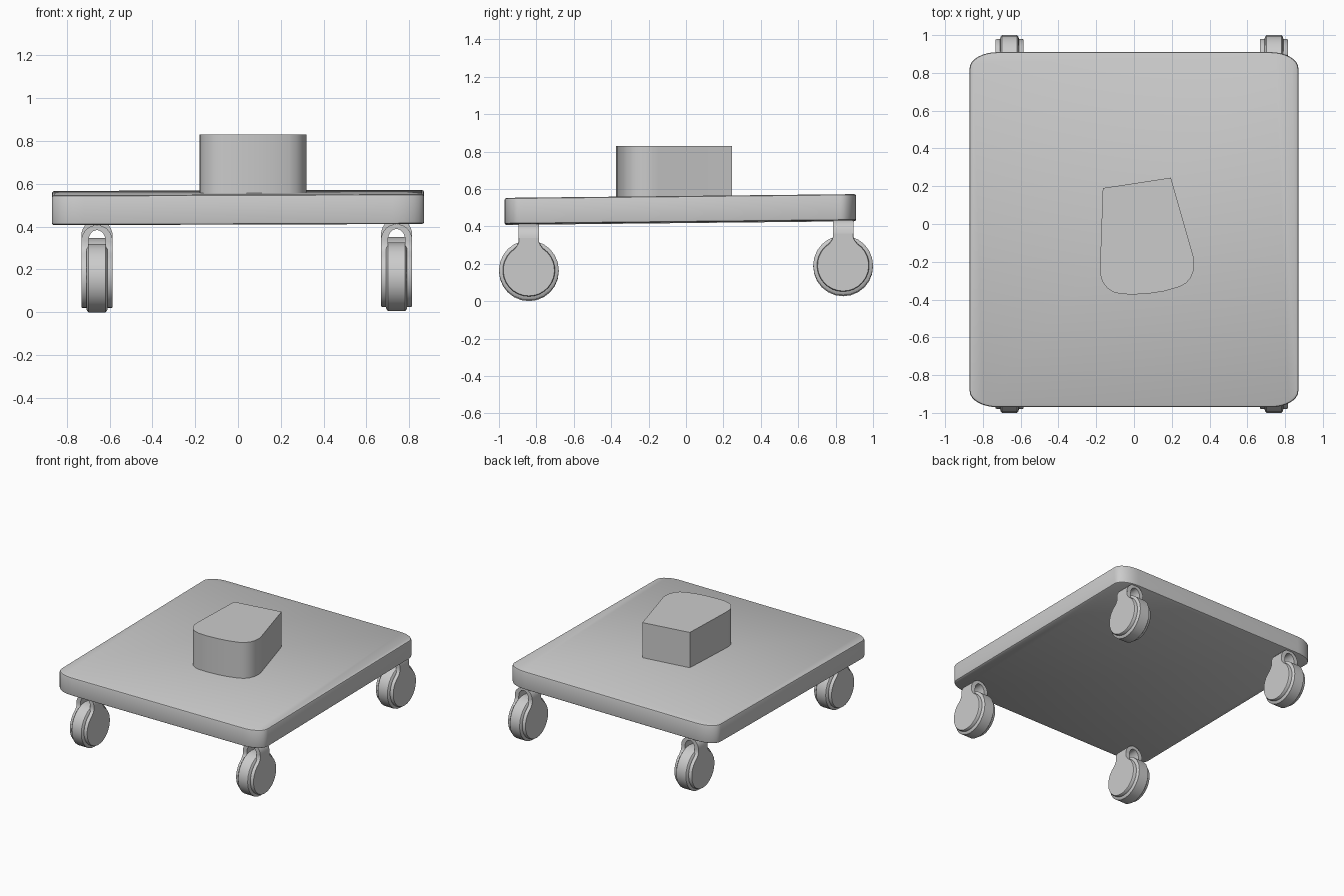
import bpy, bmesh, math

if "Cube" in bpy.data.objects:
    bpy.data.objects.remove(bpy.data.objects["Cube"])

grey = bpy.data.materials.new("plain grey")
grey.diffuse_color = (0.6, 0.6, 0.6, 1)
grey.use_nodes = True
grey.node_tree.nodes["Principled BSDF"].inputs["Base Color"].default_value = grey.diffuse_color


def finish(name, bm, loc=(0, 0, 0), angle=35):
    bmesh.ops.remove_doubles(bm, verts=bm.verts, dist=0.0002)
    bmesh.ops.recalc_face_normals(bm, faces=bm.faces)
    me = bpy.data.meshes.new(name)
    bm.to_mesh(me)
    bm.free()
    me.materials.append(grey)
    ob = bpy.data.objects.new(name, me)
    ob.location = loc
    bpy.context.collection.objects.link(ob)
    bpy.ops.object.select_all(action='DESELECT')
    ob.select_set(True)
    bpy.context.view_layer.objects.active = ob
    bpy.ops.object.shade_smooth_by_angle(angle=math.radians(angle))
    return ob


def loft(bm, rings, caps=True):
    vs = [[bm.verts.new(p) for p in r] for r in rings]
    n = len(vs[0])
    for a, b in zip(vs, vs[1:]):
        for i in range(n):
            j = (i + 1) % n
            bm.faces.new((a[i], a[j], b[j], b[i]))
    if caps:
        bm.faces.new(vs[0])
        bm.faces.new(vs[-1])


# Slightly tilted platform with rounded corners and softened rims
def rounded_rect(inset):
    hx, hy, rx, ry = 0.87 - inset, 0.94 - inset, 0.15 - inset, 0.085 - inset / 2
    pts = []
    for q, (sx, sy) in enumerate(((1, 1), (-1, 1), (-1, -1), (1, -1))):
        for k in range(9):
            a = math.pi / 2 * (q + k / 8)
            pts.append((sx * (hx - rx) + rx * math.cos(a),
                        sy * (hy - ry) + ry * math.sin(a) - 0.03))
    return pts


bm = bmesh.new()
levels = [(0.42, 0.008), (0.424, 0.002), (0.432, 0), (0.548, 0), (0.556, 0.003), (0.56, 0.01)]
loft(bm, [[(x, y, z + 0.0106 * y + 0.003 * x) for x, y in rounded_rect(i)] for z, i in levels])
finish("platform", bm)

# Raised block: straight back, rounded front
outline = [(-0.165, 0.19), (0.195, 0.245), (0.308, -0.15), (0.317, -0.18), (0.319, -0.21),
           (0.314, -0.25), (0.3, -0.285), (0.275, -0.314), (0.24, -0.333), (0.16, -0.356),
           (0.08, -0.368), (0, -0.373), (-0.07, -0.371), (-0.11, -0.36), (-0.143, -0.338),
           (-0.167, -0.305), (-0.178, -0.27), (-0.18, -0.23)]
bm = bmesh.new()
loft(bm, [[(x, y, z) for x, y in outline] for z in (0.545, 0.83)])
finish("raised_block", bm)

# Casters: wheel, and a fork made of an arch with a keyhole cheek on each side
SPRING, HALF, OUT, IN = 0.172, 0.055, 0.073, 0.04


def wheel(name, loc):
    bm = bmesh.new()
    prof = [(-0.05, 0.135), (-0.048, 0.15), (-0.04, 0.16), (0.04, 0.16), (0.048, 0.15), (0.05, 0.135)]
    loft(bm, [[(x, r * math.cos(math.tau * i / 24), r * math.sin(math.tau * i / 24))
               for i in range(24)] for x, r in prof])
    finish(name, bm, loc)


def fork(name, loc):
    bm = bmesh.new()
    r, start = 0.14, math.radians(57)
    key = [(HALF, SPRING), (HALF, 0.15), (0.062, 0.134)]
    span = math.tau - 2 * (math.pi / 2 - start)
    key += [(r * math.cos(start - span * k / 24), r * math.sin(start - span * k / 24))
            for k in range(25)]
    key += [(-0.062, 0.134), (-HALF, 0.15), (-HALF, SPRING)]
    for s in (-1, 1):
        loft(bm, [[(s * x, y * f, z if z > 0.13 else z * f) for y, z in key]
                  for x, f in ((IN, 1), (0.068, 1), (OUT, 0.975))])
    n = 14
    rings = []
    for k in range(n + 1):
        c, t = math.cos(math.pi * k / n), math.sin(math.pi * k / n)
        outer = (OUT * c, SPRING + 0.075 * t)
        inner = (IN * c, SPRING + 0.052 * t)
        rings.append([(outer[0], -HALF, outer[1]), (outer[0], HALF, outer[1]),
                      (inner[0], HALF, inner[1]), (inner[0], -HALF, inner[1])])
    loft(bm, rings, caps=False)
    finish(name, bm, loc)


for side, x in (("left", -0.659), ("right", 0.741)):
    for end, y, z in (("front", -0.84, 0.16), ("back", 0.84, 0.186)):
        loc = (x, y, z + (0.005 if side == "right" else 0))
        wheel(f"{end}_{side}_wheel", loc)
        fork(f"{end}_{side}_fork", loc)
